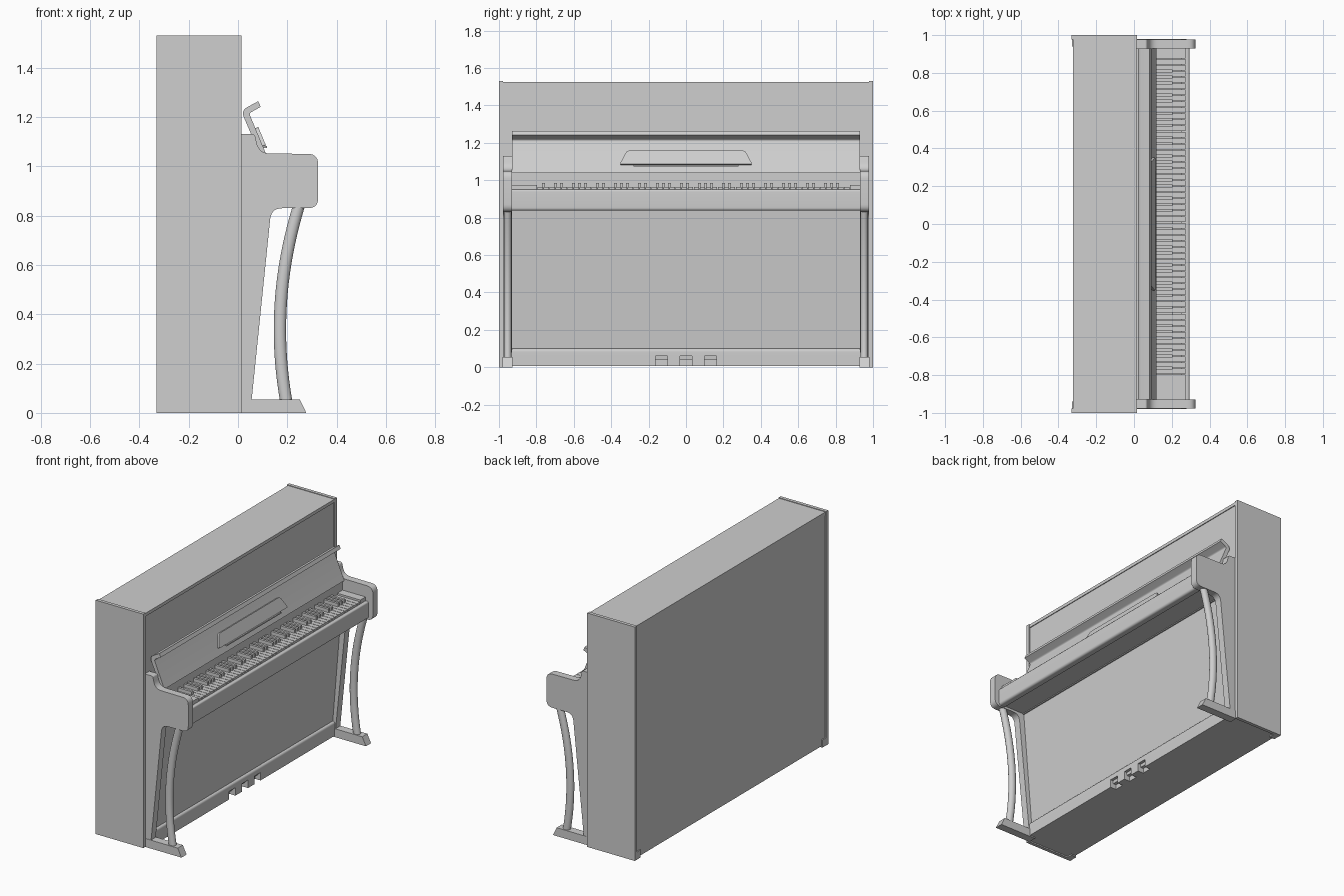
import bpy, bmesh, math
from mathutils import Vector as V

if "Cube" in bpy.data.objects:
    bpy.data.objects.remove(bpy.data.objects["Cube"])

grey = bpy.data.materials.new("plain_grey")
grey.diffuse_color = (0.62, 0.62, 0.62, 1)
grey.use_nodes = True
grey.node_tree.nodes["Principled BSDF"].inputs["Base Color"].default_value = grey.diffuse_color


def finish(name, bm, angle=35):
    bmesh.ops.recalc_face_normals(bm, faces=bm.faces)
    me = bpy.data.meshes.new(name)
    bm.to_mesh(me)
    bm.free()
    me.materials.append(grey)
    for p in me.polygons:
        p.use_smooth = True
    me.set_sharp_from_angle(angle=math.radians(angle))
    ob = bpy.data.objects.new(name, me)
    bpy.context.collection.objects.link(ob)
    return ob


def add_box(bm, x0, x1, y0, y1, z0, z1):
    r = bmesh.ops.create_cube(bm, size=1)
    for v in r["verts"]:
        v.co = V(((x0 + x1) / 2 + v.co.x * (x1 - x0),
                  (y0 + y1) / 2 + v.co.y * (y1 - y0),
                  (z0 + z1) / 2 + v.co.z * (z1 - z0)))


def box(name, *dims):
    bm = bmesh.new()
    add_box(bm, *dims)
    return finish(name, bm)


def rounded(pts, n=7):
    """Polygon with corners (a, b, setback) rounded by a quadratic curve."""
    out = []
    for i, p in enumerate(pts):
        c = V(p[:2])
        d = p[2] if len(p) > 2 else 0
        if not d:
            out.append(c)
            continue
        a = c + (V(pts[i - 1][:2]) - c).normalized() * d
        b = c + (V(pts[(i + 1) % len(pts)][:2]) - c).normalized() * d
        for k in range(n + 1):
            t = k / n
            out.append(a * (1 - t) ** 2 + c * (2 * t * (1 - t)) + b * t * t)
    return out


def prism(name, pts, origin, u, v, depth):
    bm = bmesh.new()
    pts = rounded(pts)
    base = [V(origin) + V(u) * p.x + V(v) * p.y for p in pts]
    lo = [bm.verts.new(c) for c in base]
    hi = [bm.verts.new(c + V(depth)) for c in base]
    bm.faces.new(lo)
    bm.faces.new(hi)
    for i in range(len(lo)):
        j = (i + 1) % len(lo)
        bm.faces.new((lo[i], lo[j], hi[j], hi[i]))
    return finish(name, bm)


def across(name, pts, y0, y1):
    """Extrude an x-z profile along y."""
    return prism(name, pts, (0, y0, 0), (1, 0, 0), (0, 0, 1), (0, y1 - y0, 0))


# Cabinet
box("cabinet_core", -0.322, 0.008, -0.98, 0.98, 0.008, 1.505)
box("cabinet_lid", -0.324, 0.013, -0.98, 0.98, 1.505, 1.526)
for s, side in ((-1, "left"), (1, "right")):
    ya, yb = sorted((s * 0.978, s * 1.0))
    box(side + "_side_panel", -0.33, 0.015, ya, yb, 0, 1.53)
    ya, yb = sorted((s * 0.94, s * 0.978))
    box(side + "_back_corner_block", -0.329, -0.29, ya, yb, 0, 0.05)

    # Cheek with tapering bracket below
    ya, yb = sorted((s * 0.93, s * 0.978))
    across(side + "_cheek", [
        (0.01, 1.13), (0.068, 1.13, 0.01), (0.085, 1.052, 0.045),
        (0.325, 1.05, 0.042), (0.325, 0.83, 0.042), (0.135, 0.83, 0.045),
        (0.055, 0.05), (0.01, 0.05)], ya, yb)

    # Foot
    ya, yb = sorted((s * 0.927, s * 0.98))
    across(side + "_foot", [(0.01, 0), (0.277, 0), (0.25, 0.055), (0.01, 0.055)], ya, yb)

    # Curved front leg: round sections along a bowed path
    bm = bmesh.new()
    path = [(0.05, 0.195), (0.35, 0.17), (0.6, 0.191), (0.84, 0.247)]
    rings = []
    for k in range(21):
        z = 0.05 + 0.79 * k / 20
        x = 0
        for zi, xi in path:
            w = xi
            for zj, _ in path:
                if zj != zi:
                    w *= (z - zj) / (zi - zj)
            x += w
        rings.append([bm.verts.new((x + 0.025 * math.cos(a * math.pi / 8),
                                    s * 0.953 + 0.021 * math.sin(a * math.pi / 8), z))
                      for a in range(16)])
    for r0, r1 in zip(rings, rings[1:]):
        for a in range(16):
            b = (a + 1) % 16
            bm.faces.new((r0[a], r0[b], r1[b], r1[a]))
    bm.faces.new(rings[0])
    bm.faces.new(rings[-1])
    finish(side + "_front_leg", bm)

# Sloping lower panel
across("lower_panel", [(0.005, 0.04), (0.03, 0.04), (0.097, 0.845), (0.005, 0.845)], -0.932, 0.932)

# Bottom rail with three pedal notches
across("bottom_rail", [(0.005, 0.06), (0.05, 0.06), (0.05, 0.1, 0.018), (0.005, 0.1)], -0.932, 0.932)
edges = [-0.932] + [c + d for c in (-0.13, 0, 0.13) for d in (-0.032, 0.032)] + [0.932]
bm = bmesh.new()
for a, b in zip(edges[::2], edges[1::2]):
    add_box(bm, 0.005, 0.05, a, b, 0.008, 0.06)
finish("bottom_rail_lower", bm)

# Key bed, key slip and wall behind the keys
box("key_bed", 0.005, 0.275, -0.932, 0.932, 0.845, 0.93)
across("key_slip", [(0.25, 0.837), (0.293, 0.837, 0.018), (0.293, 0.95, 0.012), (0.273, 0.95), (0.25, 0.94)],
       -0.932, 0.932)
box("key_back_wall", 0.005, 0.105, -0.932, 0.932, 0.84, 1.042)
box("left_key_block", 0.1, 0.272, -0.932, -0.797, 0.92, 0.975)
box("right_key_block", 0.1, 0.272, 0.876, 0.932, 0.92, 0.975)

# 52 white keys and 36 black keys, lowest note at -y
whites, blacks = bmesh.new(), bmesh.new()
step = 1.67 / 52
for i in range(52):
    y = -0.795 + i * step
    add_box(whites, 0.1, 0.272, y + 0.0015, y + step - 0.0015, 0.925, 0.964)
    if i < 51 and i % 7 not in (1, 4):  # no black key after B or E
        add_box(blacks, 0.1, 0.205, y + step - 0.008, y + step + 0.008, 0.955, 0.986)
finish("white_keys", whites)
finish("black_keys", blacks)

# Open fallboard with a curled lip
across("fallboard", [
    (0.118, 1.04), (0.045, 1.215, 0.012), (0.092, 1.241), (0.082, 1.264),
    (0.012, 1.226, 0.03), (0.092, 1.04)], -0.93, 0.93)

# Music rest lying on the fallboard
prism("music_rest", [(-0.355, 0, 0.012), (0.355, 0, 0.012), (0.315, 0.08, 0.018), (-0.315, 0.08, 0.018)],
      (0.1, 0, 1.08), (0, 1, 0), (-0.385, 0, 0.923), (0.013, 0, 0.0055))
box("music_rest_ledge", 0.1, 0.117, -0.28, 0.28, 1.074, 1.082)
